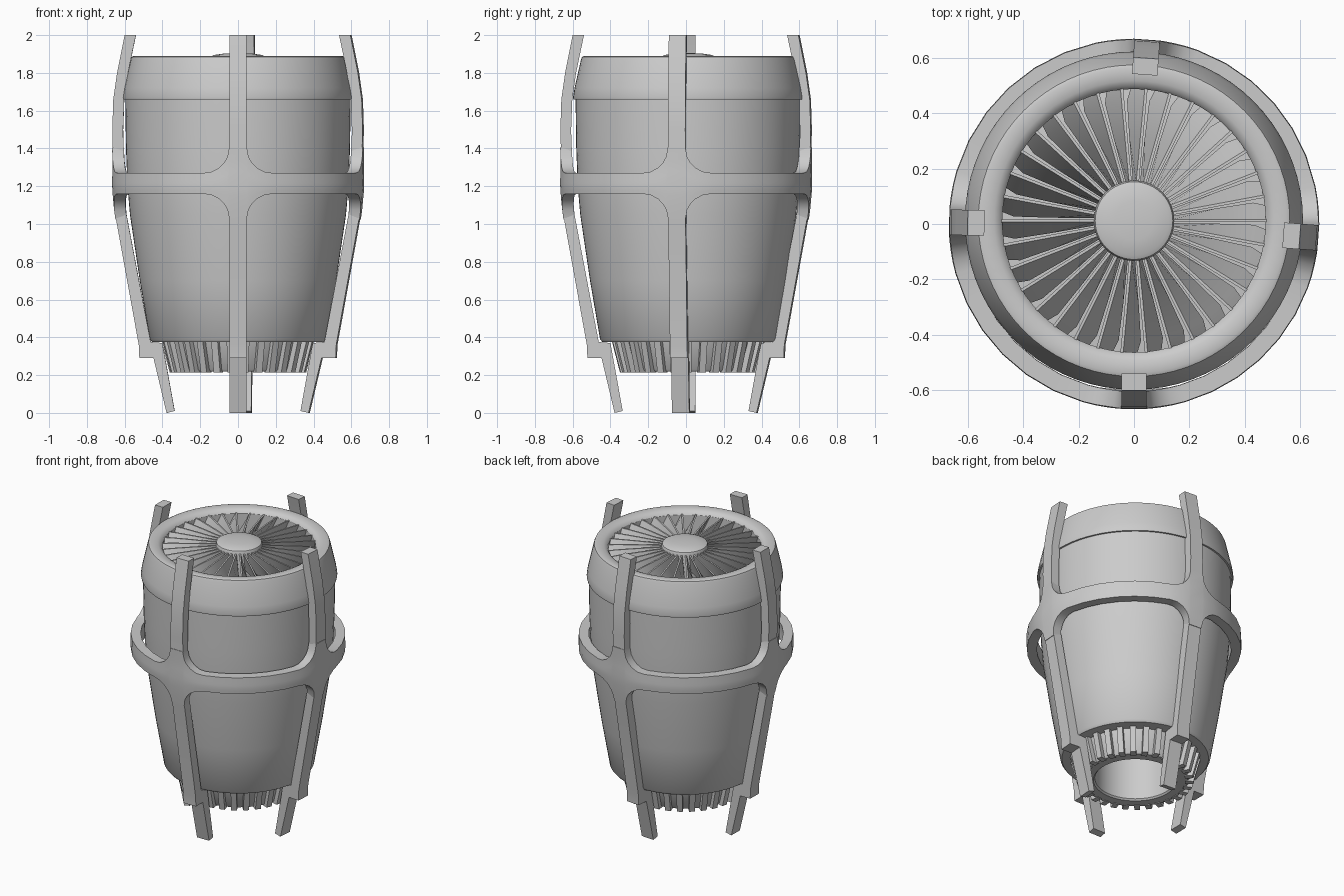
import bpy, bmesh
from math import sin, cos, pi, sqrt, radians

if "Cube" in bpy.data.objects:
    bpy.data.objects.remove(bpy.data.objects["Cube"])

CY = 0.012                                   # body axis sits slightly behind the cage axis


def finish(name, bm, smooth=None):
    bmesh.ops.recalc_face_normals(bm, faces=bm.faces)
    me = bpy.data.meshes.new(name)
    bm.to_mesh(me)
    bm.free()
    ob = bpy.data.objects.new(name, me)
    bpy.context.collection.objects.link(ob)
    if smooth:
        bpy.ops.object.select_all(action='DESELECT')
        ob.select_set(True)
        bpy.context.view_layer.objects.active = ob
        bpy.ops.object.shade_smooth_by_angle(angle=radians(smooth))
    return ob


def lathe(name, prof, n=72, closed=False):
    bm = bmesh.new()
    rings = []
    for r, z in prof:
        if r == 0:
            rings.append([bm.verts.new((0, CY, z))] * n)
        else:
            rings.append([bm.verts.new((r * cos(2 * pi * i / n), CY + r * sin(2 * pi * i / n), z))
                          for i in range(n)])
    pairs = list(zip(rings, rings[1:])) + ([(rings[-1], rings[0])] if closed else [])
    for a, b in pairs:
        for i in range(n):
            j = (i + 1) % n
            bm.faces.new(list(dict.fromkeys((a[i], a[j], b[j], b[i]))))
    return finish(name, bm, 30)


def box8(bm, pts):
    v = [bm.verts.new(p) for p in pts]
    for f in ((0, 1, 2, 3), (4, 5, 6, 7), (0, 1, 5, 4), (1, 2, 6, 5), (2, 3, 7, 6), (3, 0, 4, 7)):
        bm.faces.new([v[i] for i in f])


def polar(r, a, t, z, cy=CY):
    # radius r and tangential offset t at angle a
    return (r * cos(a) - t * sin(a), cy + r * sin(a) + t * cos(a), z)


# tapered casing with the exhaust bore
lathe("casing", [(0, 0.75), (0.25, 0.75), (0.25, 0.23), (0.26, 0.22), (0.325, 0.22), (0.335, 0.23),
                 (0.375, 0.375), (0.455, 0.375), (0.467, 0.39), (0.52, 0.7), (0.572, 1.05),
                 (0.585, 1.2), (0.593, 1.4), (0.597, 1.68), (0.5, 1.7), (0, 1.7)])
# top collar
lathe("intake_collar", [(0.58, 1.66), (0.608, 1.66), (0.61, 1.67), (0.602, 1.72), (0.568, 1.87),
                        (0.562, 1.885), (0.55, 1.89), (0.505, 1.885), (0.485, 1.875),
                        (0.475, 1.86), (0.475, 1.69), (0.58, 1.69)], closed=True)
# fan hub
lathe("fan_hub", [(0.145, 1.69), (0.145, 1.875), (0.14, 1.888), (0.125, 1.895), (0.07, 1.903), (0, 1.905)], 48)

# fan blades
bm = bmesh.new()
NB = 34
for k in range(NB):
    a = 2 * pi * k / NB
    rows = []
    for r, sweep, zt in ((0.14, 0.012, 1.87), (0.3, 0.04, 1.87), (0.43, 0.06, 1.868), (0.478, 0.05, 1.865)):
        q = [(-0.005, zt), (0.005, zt), (sweep + 0.005, 1.76), (sweep - 0.005, 1.755)]
        rows.append([bm.verts.new(polar(r, a, t, z)) for t, z in q])
    for p, q in zip(rows, rows[1:]):
        for i in range(4):
            j = (i + 1) % 4
            bm.faces.new((p[i], p[j], q[j], q[i]))
    bm.faces.new(rows[0])
    bm.faces.new(rows[-1])
finish("fan_blades", bm, 30)

# slats around the exhaust
bm = bmesh.new()
for k in range(30):
    a = 2 * pi * k / 30
    w = 0.018
    box8(bm, [polar(0.31, a, -w, 0.215), polar(0.362, a, -w, 0.215), polar(0.362, a, w, 0.215), polar(0.31, a, w, 0.215),
              polar(0.35, a, -w, 0.38), polar(0.405, a, -w, 0.38), polar(0.405, a, w, 0.38), polar(0.35, a, w, 0.38)])
finish("exhaust_slats", bm)

# four cage legs, each an extruded side profile
LEGS = [radians(d) for d in (-90, -4.3, 85.9, 179.5)]
OUTER = [(0.60, 2.0), (0.64, 1.8), (0.66, 1.66), (0.665, 1.5), (0.66, 1.3), (0.664, 1.2), (0.65, 1.05),
         (0.525, 0.36), (0.522, 0.29)]
FOOT = [(0.447, 0.29), (0.378, 0.0), (0.335, 0.01), (0.4, 0.37), (0.462, 0.375)]
INNER = [(0.592, 1.06), (0.606, 1.2), (0.604, 1.3), (0.608, 1.5), (0.602, 1.66), (0.582, 1.8), (0.54, 2.0)]
for name, a in zip(("front_leg", "right_leg", "back_leg", "left_leg"), LEGS):
    bm = bmesh.new()
    sides = [[bm.verts.new(polar(r, a, t, z, 0)) for r, z in OUTER + FOOT + INNER] for t in (-0.046, 0.046)]
    n = len(sides[0])
    for s in sides:
        bm.faces.new(s)
    for i in range(n):
        j = (i + 1) % n
        bm.faces.new((sides[0][i], sides[0][j], sides[1][j], sides[1][i]))
    finish(name, bm, 20)


# cage belt, flaring into rounded fillets at each leg
def outer_r(z):
    for (r1, z1), (r0, z0) in zip(OUTER, OUTER[1:]):
        if z0 <= z <= z1:
            return r0 + (r1 - r0) * (z - z0) / (z1 - z0)


R = 0.135
cols = []
flare = [-0.28, -0.21, -0.15, -0.11, -0.085, -0.07, 0.07, 0.085, 0.11, 0.15, 0.21, 0.28]
for i, a in enumerate(LEGS):
    cols += [(a + d, max(0, abs(d) * 0.66 - 0.0462)) for d in flare]
    nxt = LEGS[(i + 1) % 4] + (2 * pi if i == 3 else 0)
    s, e = a + 0.28, nxt - 0.28
    cols += [(s + (e - s) * k / 6, 9) for k in range(1, 6)]
bm = bmesh.new()
loops = []
M = 6
for a, d in cols:
    f = R - sqrt(R * R - (R - d) ** 2) if d < R else 0
    zs = [1.16 - f + (0.11 + 2 * f) * k / M for k in range(M + 1)]
    pts = [(outer_r(z) + 0.005, z) for z in zs] + [(outer_r(z) - 0.057, z) for z in reversed(zs)]
    loops.append([bm.verts.new(polar(r, a, 0, z, 0)) for r, z in pts])
for p, q in zip(loops, loops[1:] + loops[:1]):
    for i in range(len(p)):
        j = (i + 1) % len(p)
        bm.faces.new((p[i], p[j], q[j], q[i]))
finish("cage_belt", bm, 35)
